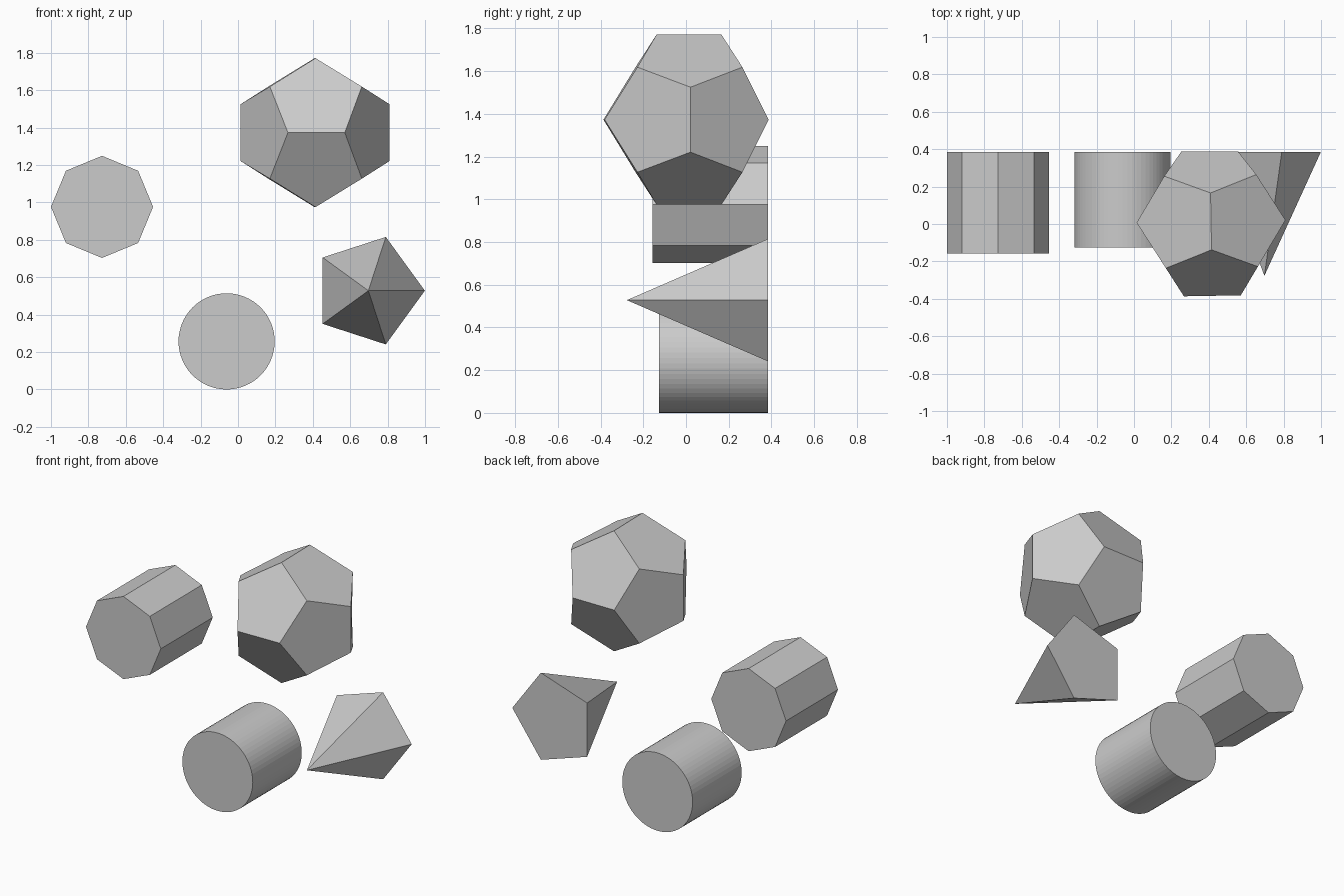
import bpy, bmesh
from math import cos, sin, tau, radians, sqrt
from mathutils import Matrix, Vector

if "Cube" in bpy.data.objects:
    bpy.data.objects.remove(bpy.data.objects["Cube"])

BACK = 0.385  # shared back plane


def finish(name, bm):
    bmesh.ops.recalc_face_normals(bm, faces=bm.faces[:])
    mesh = bpy.data.meshes.new(name)
    bm.to_mesh(mesh)
    bm.free()
    bpy.context.collection.objects.link(bpy.data.objects.new(name, mesh))


def solid(name, x, z, radius, sides, front, pointed=False):
    """Prism or pyramid running from the back plane forward along -y."""
    bm = bmesh.new()

    def ring(y):
        return [bm.verts.new((x + radius * cos(tau * i / sides), y,
                              z + radius * sin(tau * i / sides))) for i in range(sides)]

    base = ring(BACK)
    bm.faces.new(base)
    if pointed:
        apex = bm.verts.new((x, front, z))
    else:
        cap = ring(front)
        bm.faces.new(cap)
    for i in range(sides):
        j = (i + 1) % sides
        bm.faces.new((base[i], base[j], apex) if pointed
                     else (base[i], base[j], cap[j], cap[i]))
    finish(name, bm)


# Prism, cylinder and pyramid
solid("octagonal_prism", -0.727, 0.976, 0.273, 8, -0.157)
solid("cylinder", -0.061, 0.257, 0.257, 64, -0.126)
solid("pentagonal_pyramid", 0.697, 0.528, 0.302, 5, -0.277, pointed=True)

# Dodecahedron: hull of a cube and three golden rectangles, turned slightly
phi = (1 + sqrt(5)) / 2
signs = (-1, 1)
points = [Vector((a, b, c)) for a in signs for b in signs for c in signs]
for a in signs:
    for b in signs:
        p, q = a / phi, b * phi
        points += [Vector((0, p, q)), Vector((p, q, 0)), Vector((q, 0, p))]
bm = bmesh.new()
for p in points:
    bm.verts.new(p * 0.246)
bmesh.ops.convex_hull(bm, input=bm.verts[:])
bmesh.ops.dissolve_limit(bm, angle_limit=radians(2), verts=bm.verts[:], edges=bm.edges[:])
bm.transform(Matrix.Translation((0.412, 0.014, 1.373)) @ Matrix.Rotation(radians(1), 4, 'Z'))
# Back edge is pressed onto the back plane
for v in bm.verts:
    v.co.y = min(v.co.y, BACK + 0.002)
finish("dodecahedron", bm)
